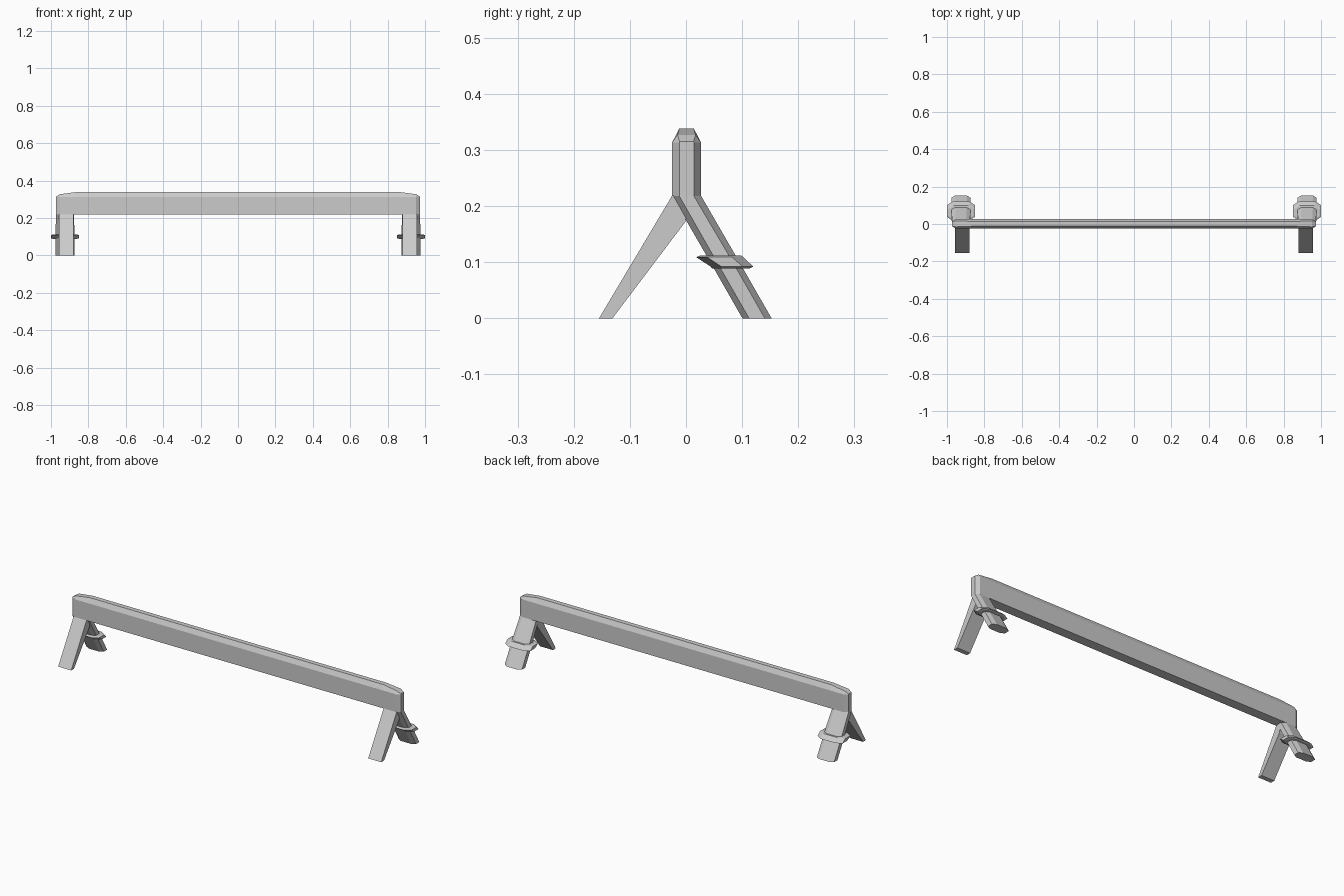
import bpy, bmesh

if "Cube" in bpy.data.objects:
    bpy.data.objects.remove(bpy.data.objects["Cube"])

YC = 0.001          # beam centre line
LX = 0.925          # leg centre in x


def loft(name, rings, mirror=False):
    """Skin a list of equal-length point rings and cap both ends."""
    bm = bmesh.new()
    vr = [[bm.verts.new(p) for p in r] for r in rings]
    n = len(vr[0])
    for a, b in zip(vr, vr[1:]):
        for i in range(n):
            j = (i + 1) % n
            bm.faces.new((a[i], a[j], b[j], b[i]))
    bm.faces.new(vr[0])
    bm.faces.new(vr[-1])
    bmesh.ops.recalc_face_normals(bm, faces=bm.faces)
    me = bpy.data.meshes.new(name)
    bm.to_mesh(me)
    bm.free()
    ob = bpy.data.objects.new(name, me)
    bpy.context.collection.objects.link(ob)
    if mirror:
        centre = bpy.data.objects.get("mirror_centre")
        if centre is None:
            centre = bpy.data.objects.new("mirror_centre", None)
            centre.hide_render = True
            bpy.context.collection.objects.link(centre)
        m = ob.modifiers.new("Mirror", 'MIRROR')
        m.mirror_object = centre
        m.use_mirror_merge = False
    return ob


def octagon(z, yc, hx, hy, cx, cy):
    """Horizontal chamfered rectangle around the leg centre."""
    pts = [(hx - cx, -hy), (hx, -hy + cy), (hx, hy - cy), (hx - cx, hy),
           (-hx + cx, hy), (-hx, hy - cy), (-hx, -hy + cy), (-hx + cx, -hy)]
    return [(LX + x, yc + y, z) for x, y in pts]


# Beam: chamfered top, ends nipped in plan and sloping down
def beam_section(x, hw, shoulder, top, tw):
    return [(x, YC - hw, 0.218), (x, YC + hw, 0.218), (x, YC + hw, shoulder),
            (x, YC + tw, top), (x, YC - tw, top), (x, YC - hw, shoulder)]


half = [(0.973, 0.0130, 0.313, 0.315, 0.0125),
        (0.953, 0.0260, 0.313, 0.327, 0.0160),
        (0.870, 0.0260, 0.313, 0.338, 0.0130)]
sections = [(-h[0],) + h[1:] for h in half] + half[::-1]
loft("beam", [beam_section(*s) for s in sections])

# Front legs: plain slanted slabs
slab = [(-0.155, 0), (-0.131, 0), (-0.001, 0.172), (0.004, 0.219), (-0.0245, 0.219)]
loft("front_leg", [[(x, y, z) for y, z in slab] for x in (0.880, 0.957)], True)

# Back legs: chamfered slanted posts
loft("back_leg", [octagon(0, 0.1265, 0.051, 0.026, 0.02, 0.012),
                  octagon(0.11, 0.0635, 0.051, 0.026, 0.02, 0.012),
                  octagon(0.218, YC, 0.048, 0.026, 0.02, 0.013),
                  octagon(0.235, YC, 0.046, 0.0255, 0.02, 0.013)], True)

# Collars around the back legs
loft("leg_collar", [octagon(0.089, 0.080, 0.065, 0.034, 0.025, 0.017),
                    octagon(0.092, 0.082, 0.075, 0.038, 0.030, 0.019),
                    octagon(0.109, 0.060, 0.075, 0.042, 0.030, 0.020),
                    octagon(0.112, 0.062, 0.065, 0.036, 0.025, 0.017)], True)
